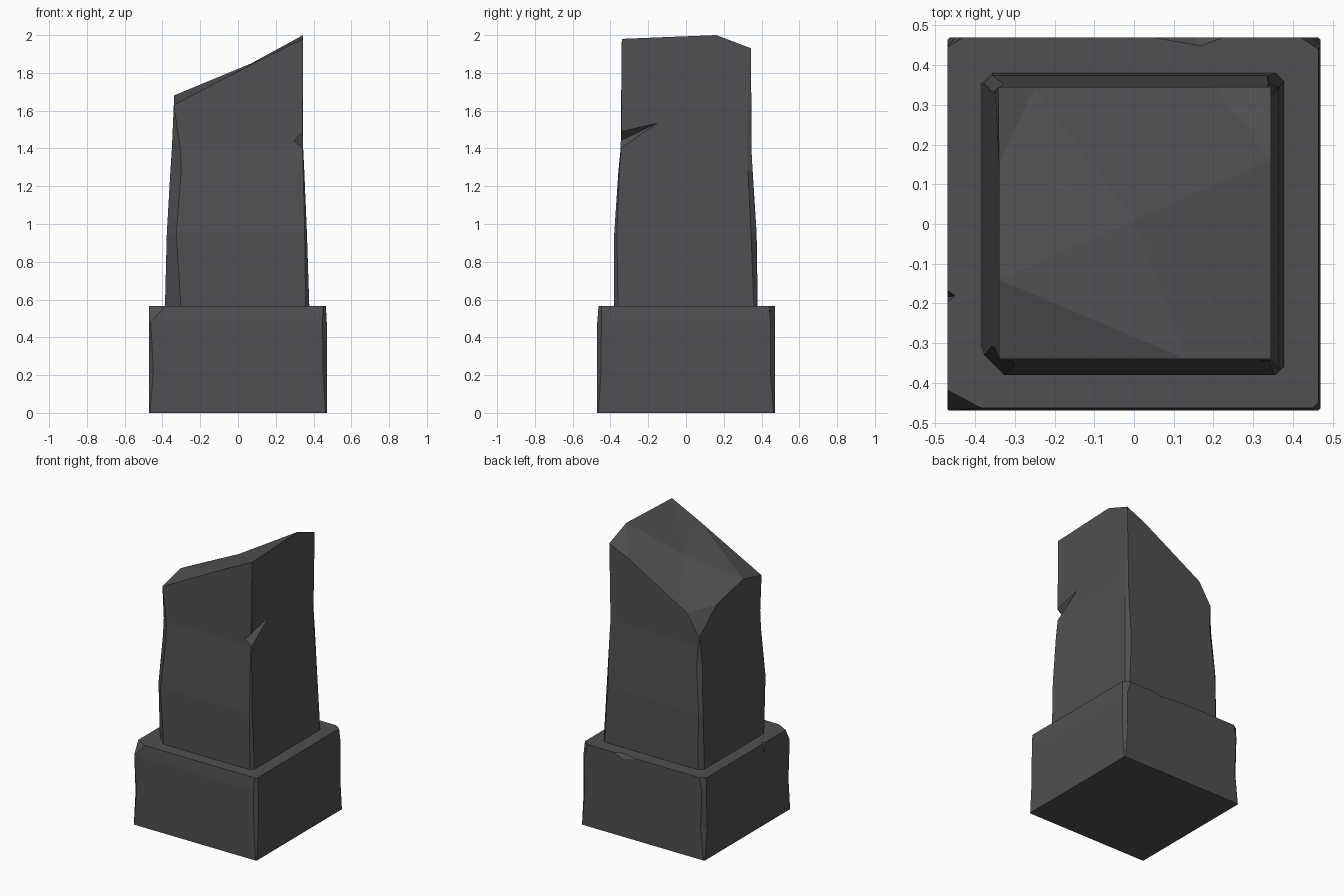
import bpy, bmesh

if "Cube" in bpy.data.objects:
    bpy.data.objects.remove(bpy.data.objects["Cube"])

stone = bpy.data.materials.new("dark stone")
stone.diffuse_color = (0.08, 0.078, 0.083, 1)
stone.use_nodes = True
stone.node_tree.nodes["Principled BSDF"].inputs["Base Color"].default_value = stone.diffuse_color


def finish(bm, name):
    bmesh.ops.recalc_face_normals(bm, faces=bm.faces)
    me = bpy.data.meshes.new(name)
    bm.to_mesh(me)
    bm.free()
    me.materials.append(stone)
    ob = bpy.data.objects.new(name, me)
    bpy.context.collection.objects.link(ob)
    return ob


def ring(bm, z, box, chips):
    """Square ring with four worn corners, from front left counter-clockwise."""
    l, r, f, b = box
    (a, A), (c, C), (d, D), (e, E) = chips
    pts = [(l, f + A), (l + a, f), (r - c, f), (r, f + C),
           (r, b - D), (r - d, b), (l + e, b), (l, b - E)]
    return [bm.verts.new((x, y, z)) for x, y in pts]


def stack(bm, levels):
    rings = [ring(bm, *lv) for lv in levels]
    bm.faces.new(rings[0])
    for lo, hi in zip(rings, rings[1:]):
        for i in range(8):
            j = (i + 1) % 8
            bm.faces.new((lo[i], lo[j], hi[j], hi[i]))
    return rings[-1]


def notch(ob, name, pts):
    """Cut a chip shaped as the hull of a few points."""
    bm = bmesh.new()
    bmesh.ops.convex_hull(bm, input=[bm.verts.new(p) for p in pts])
    cutter = finish(bm, name)
    cutter.hide_render = True
    cutter.hide_set(True)
    m = ob.modifiers.new(name, 'BOOLEAN')
    m.operation = 'DIFFERENCE'
    m.solver = 'EXACT'
    m.object = cutter


def even(*c):
    return [(v, v) for v in c]


# plinth block with worn corners
H = .47
bm = bmesh.new()
top = stack(bm, [
    (0, (-H, H, -H, H), even(.004, .006, .006, .006)),
    (.22, (-H, H, -H, H), even(.022, .02, .024, .03)),
    (.48, (-H, H, -H, H), even(.008, .022, .022, .02)),
    (.565, (-H, .465, -.463, H), [(.085, .045), (.015, .015), (.045, .03), (.04, .025)]),
])
bm.faces.new(top)
plinth = finish(bm, "plinth")
notch(plinth, "left_chip_cutter", [(-.448, -.18, .575), (-.475, -.165, .6), (-.475, -.2, .6),
                                   (-.475, -.165, .56), (-.475, -.2, .56), (-.475, -.185, .48)])
notch(plinth, "back_chip_cutter", [(0, .475, .57), (.17, .445, .57), (.25, .475, .57),
                                   (.15, .475, .53), (.15, .475, .6)])

# broken pillar shaft, tapering upward
bm = bmesh.new()
r = stack(bm, [
    (.55, (-.387, .378, -.38, .38), [(.085, .08), (.02, .02), (.02, .02), (.03, .03)]),
    (.95, (-.377, .365, -.38, .374), [(.05, .05), (.012, .014), (.03, .03), (.02, .02)]),
    (1.28, (-.358, .351, -.358, .353), [(.058, .05), (.006, .006), (.012, .025), (.03, .02)]),
    (1.4, (-.35, .345, -.346, .346), [(.045, .035), (.004, .004), (.01, .022), (.012, .01)]),
])
v = bm.verts.new
FL, FR = v((-.34, -.34, 1.63)), v((.345, -.34, 1.98))
BR, BL = v((.345, .345, 1.93)), v((-.342, .345, 1.46))
f1, r1 = v((.13, -.34, 1.875)), v((.345, .16, 2.0))
b1, b2 = v((.2, .345, 1.865)), v((-.25, .345, 1.605))
l1, l2 = v((-.34, .15, 1.615)), v((-.34, -.14, 1.68))
for face in [(r[0], r[1], FL), (r[2], r[3], FR), (r[4], r[5], BR), (r[6], r[7], BL),
             (r[1], r[2], FR, f1, FL), (r[3], r[4], BR, r1, FR),
             (r[5], r[6], BL, b2, b1, BR), (r[7], r[0], FL, l2, l1, BL),
             (FL, f1, l2), (r1, BR, b1), (BL, l1, b2)]:
    bm.faces.new(face)
# sloped, slightly hollow broken top
mid = v((0, .01, 1.812))
rim = [l2, f1, FR, r1, b1, b2, l1]
for a, b in zip(rim, rim[1:] + rim[:1]):
    bm.faces.new((a, b, mid))
shaft = finish(bm, "pillar_shaft")
notch(shaft, "edge_notch_cutter", [(.348, -.14, 1.54), (.295, -.348, 1.44), (.345, -.34, 1.49),
                                   (.345, -.345, 1.40), (.42, -.42, 1.45)])
